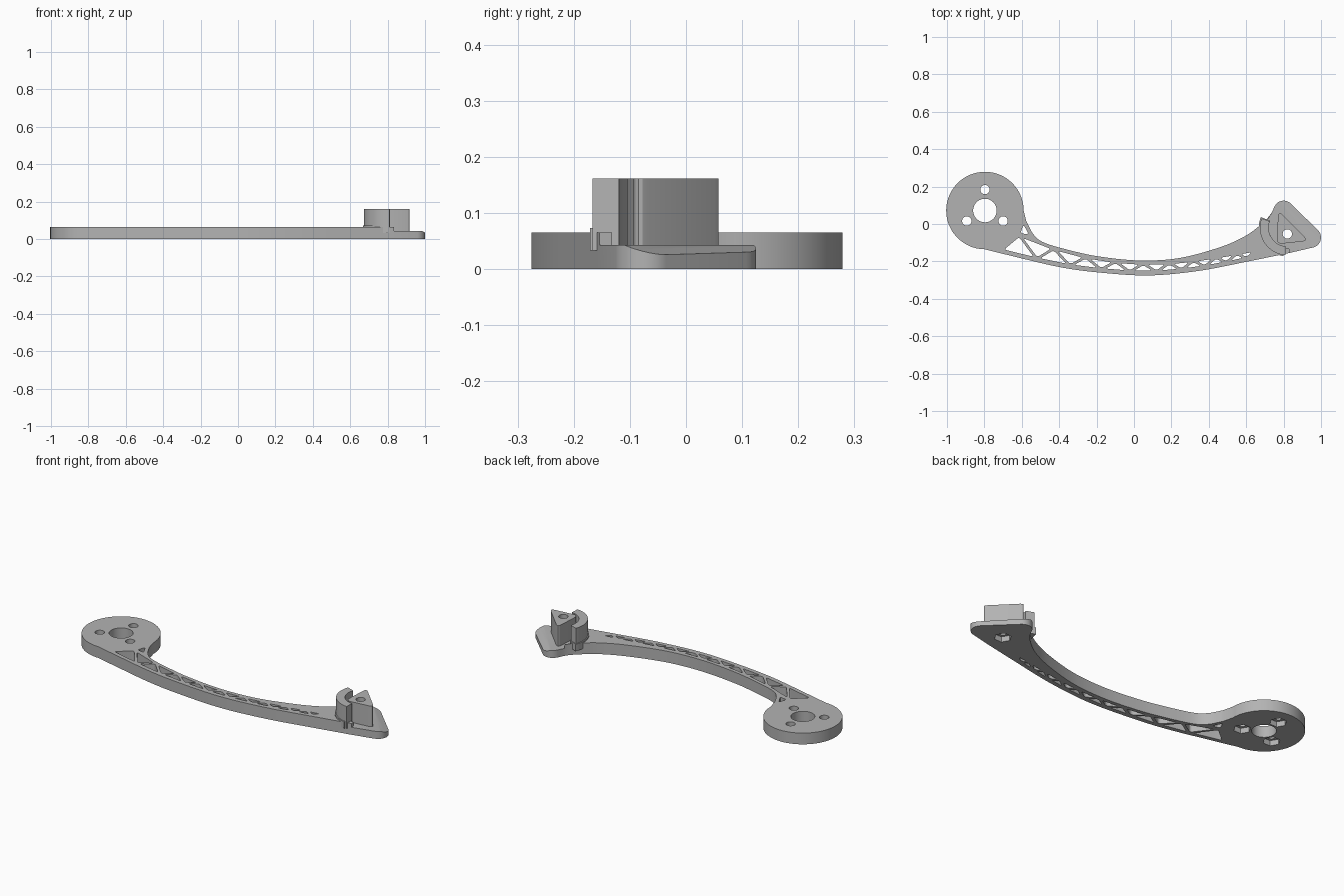
import bpy, bmesh
from math import cos, sin, radians, pi, tau
from mathutils import Vector
from mathutils.geometry import interpolate_bezier

cube = bpy.data.objects.get("Cube")
if cube:
    bpy.data.objects.remove(cube)

grey = bpy.data.materials.new("plain_grey")
grey.use_nodes = True
grey.diffuse_color = (0.45, 0.45, 0.45, 1)
grey.node_tree.nodes["Principled BSDF"].inputs["Base Color"].default_value = grey.diffuse_color

HUB = Vector((-0.797, 0.072))
POST = Vector((0.82, -0.053))
SLOT = Vector((0.82, -0.02))
ARM_Z, PAD_Z, TOP_Z = 0.065, 0.043, 0.162


def arc(c, r, a0, a1, n=24):
    angles = [radians(a0 + (a1 - a0) * i / n) for i in range(n + 1)]
    return [Vector((c[0] + r * cos(a), c[1] + r * sin(a))) for a in angles]


def circle(c, r, n=32):
    return arc(c, r, 0, 360, n)[:-1]


def smooth_path(points, steps=8):
    """Smooth curve through the points."""
    p = [Vector(q) for q in points]
    p = [2 * p[0] - p[1]] + p + [2 * p[-1] - p[-2]]
    out = [p[1]]
    for a, b, c, d in zip(p, p[1:], p[2:], p[3:]):
        out += interpolate_bezier(b, b + (c - a) / 6, c - (d - b) / 6, c, steps + 1)[1:]
    return [Vector(v[:2]) for v in out]


def rounded(corners, r, n=5):
    """Polygon with its corners rounded off."""
    out = []
    for i, v in enumerate(corners):
        ends = []
        for other in (corners[i - 1], corners[(i + 1) % len(corners)]):
            edge = other - v
            ends.append(v + edge.normalized() * min(r, edge.length * 0.4))
        a, b = ends
        out += [Vector(q[:2]) for q in interpolate_bezier(a, a.lerp(v, .6), b.lerp(v, .6), b, n)]
    return out


def height_at(path, x):
    for a, b in zip(path, path[1:]):
        if a.x <= x <= b.x:
            return a.y + (b.y - a.y) * (x - a.x) / (b.x - a.x)
    return path[-1].y


def prisms(name, shapes):
    """One object made of upright prisms: (outline, bottom, top)."""
    bm = bmesh.new()
    for outline, z0, z1 in shapes:
        low = [bm.verts.new((p.x, p.y, z0)) for p in outline]
        high = [bm.verts.new((p.x, p.y, z1)) for p in outline]
        bm.faces.new(low[::-1])
        bm.faces.new(high)
        for i in range(len(low)):
            bm.faces.new((low[i - 1], low[i], high[i], high[i - 1]))
    bmesh.ops.recalc_face_normals(bm, faces=bm.faces)
    mesh = bpy.data.meshes.new(name)
    bm.to_mesh(mesh)
    bm.free()
    mesh.materials.append(grey)
    obj = bpy.data.objects.new(name, mesh)
    bpy.context.collection.objects.link(obj)
    return obj


def cut(obj, cutter):
    mod = obj.modifiers.new("cut", 'BOOLEAN')
    mod.operation, mod.solver, mod.object = 'DIFFERENCE', 'EXACT', cutter
    graph = bpy.context.evaluated_depsgraph_get()
    mesh = bpy.data.meshes.new_from_object(obj.evaluated_get(graph))
    obj.modifiers.clear()
    obj.data = mesh
    bpy.data.objects.remove(cutter)


# Outline of the hub, curved arm and end pad
lower = smooth_path([(-0.80, -0.135), (-0.665, -0.168), (-0.40, -0.23), (-0.18, -0.26),
                     (0.08, -0.275), (0.35, -0.25), (0.62, -0.198), (0.83, -0.155)])
upper = smooth_path([(0.754, 0.098), (0.725, 0.045), (0.67, -0.01), (0.59, -0.067),
                     (0.457, -0.125), (0.243, -0.182), (0.03, -0.195), (-0.185, -0.174),
                     (-0.345, -0.14), (-0.48, -0.10), (-0.537, -0.056), (-0.575, 0.013)])
outline = (arc(HUB, 0.207, 0, 266, 64) + lower + arc((0.945, -0.072), 0.055, -75, 42, 10)
           + arc((0.80, 0.072), 0.053, 42, 145, 10) + upper)
arm = prisms("arm_and_hub", [(outline, 0, ARM_Z)])

# Truss windows zigzag between two guide curves
top_guide = smooth_path([(-0.72, -0.02), (-0.60, -0.065), (-0.48, -0.115), (-0.345, -0.155),
                         (-0.185, -0.19), (0.03, -0.211), (0.243, -0.204),
                         (0.45, -0.175), (0.68, -0.135)])
nodes, x, step = [], -0.71, 0.097
for i in range(20):
    y = height_at(top_guide, x) if i % 2 else height_at(lower, x) + 0.017
    nodes.append(Vector((x, y)))
    x += step
    step *= 0.965
triangles = list(zip(nodes, nodes[1:], nodes[2:]))
triangles.append([Vector(p) for p in ((-0.592, 0.015), (-0.55, -0.065), (-0.617, -0.055))])
windows = []
for a, b, c in triangles:
    la, lb, lc = (b - c).length, (c - a).length, (a - b).length
    centre = (a * la + b * lb + c * lc) / (la + lb + lc)
    inradius = abs((b - a).cross(c - a)) / (la + lb + lc)
    scale = 1 - 0.007 / inradius
    if scale > 0.2:
        inset = [centre + (v - centre) * scale for v in (a, b, c)]
        windows.append((rounded(inset, 0.014), -0.1, 0.2))
cut(arm, prisms("window_cutter", windows))

# Hub bore, bolt holes and the post bolt hole
bolts = [HUB + 0.112 * Vector((cos(radians(a)), sin(radians(a)))) for a in (90, 210, 330)]
holes = [(circle(HUB, 0.063, 40), -0.1, 0.2)]
holes += [(circle(p, 0.025, 24), -0.1, 0.2) for p in bolts + [POST]]
cut(arm, prisms("hole_cutter", holes))

# Hexagonal nut pockets underneath
cut(arm, prisms("nut_cutter", [(circle(p, 0.045, 6), -0.1, 0.03) for p in bolts + [POST]]))

# Lowered end pad inside the curved slot
pad = arc(SLOT, 0.112, 140, 275) + [Vector(p) for p in ((0.86, -0.3), (1.1, -0.3), (1.1, 0.3), (0.72, 0.3))]
cut(arm, prisms("pad_cutter", [(pad, PAD_Z, 0.3)]))

# Sloped top along the outer edge of the pad
slope = prisms("slope_cutter", [([Vector(p) for p in ((0, -0.5), (0.5, -0.5), (0.5, 0.5), (0, 0.5))], 0, 0.3)])
edge_dir = radians(42)
slope.location = (0.945 + 0.005 * cos(edge_dir), -0.072 + 0.005 * sin(edge_dir), PAD_Z)
slope.rotation_euler = (0, radians(19), edge_dir)
bpy.context.view_layer.update()
cut(arm, slope)

# Curved wall and its small foot beside the slot
wall = arc(SLOT, 0.147, 160, 266) + arc(SLOT, 0.10, 266, 160)
foot = arc(SLOT, 0.153, 158, 262) + arc(SLOT, 0.10, 262, 158)
curved_wall = prisms("curved_wall", [(wall, PAD_Z - 0.01, TOP_Z)])
wall_foot = prisms("wall_foot", [(foot, PAD_Z - 0.01, 0.073)])

# Three-sided post with a bolt hole
corners = [Vector(p) for p in ((0.772, 0.072), (0.932, -0.09), (0.762, -0.108))]
post = prisms("triangular_post", [(rounded(corners, 0.03), PAD_Z - 0.005, TOP_Z)])
cut(post, prisms("post_hole_cutter", [(circle(POST, 0.025, 24), -0.1, 0.3)]))

# Smooth curved sides, sharp rims
for obj in (arm, curved_wall, wall_foot, post):
    bpy.ops.object.select_all(action='DESELECT')
    obj.select_set(True)
    bpy.context.view_layer.objects.active = obj
    bpy.ops.object.shade_smooth_by_angle(angle=radians(30))
